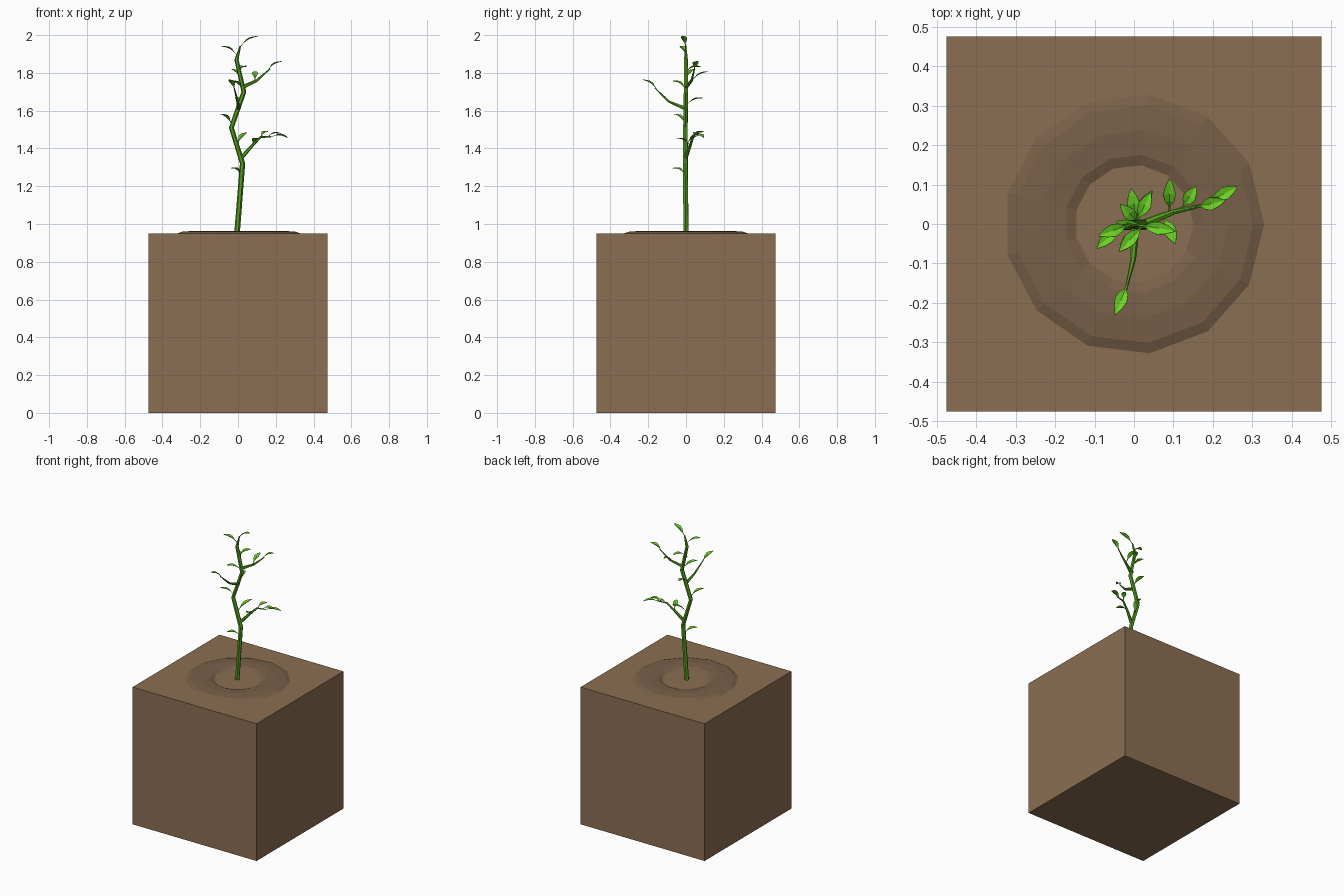
import bpy, bmesh, math
from mathutils import Vector

if "Cube" in bpy.data.objects:
    bpy.data.objects.remove(bpy.data.objects["Cube"])


def material(name, rgb):
    m = bpy.data.materials.new(name)
    m.diffuse_color = (*rgb, 1)
    m.use_nodes = True
    m.node_tree.nodes["Principled BSDF"].inputs["Base Color"].default_value = m.diffuse_color
    return m


soil = material("soil", (0.26, 0.157, 0.085))
dark_soil = material("dark_soil", (0.19, 0.115, 0.065))
stem_green = material("stem_green", (0.09, 0.36, 0.012))
leaf_green = material("leaf_green", (0.15, 0.65, 0.02))


def finish(name, bm, mat):
    me = bpy.data.meshes.new(name)
    bm.to_mesh(me)
    bm.free()
    me.materials.append(mat)
    ob = bpy.data.objects.new(name, me)
    bpy.context.collection.objects.link(ob)
    return ob


def tube(name, points, sides=6):
    """Tapered low-poly tube through (x, y, z, radius) points."""
    bm = bmesh.new()
    pts = [Vector(p[:3]) for p in points]
    rings = []
    for i, p in enumerate(pts):
        d = (pts[min(i + 1, len(pts) - 1)] - pts[max(i - 1, 0)]).normalized()
        u = d.cross(Vector((0.1, 1, 0.2))).normalized()
        v = d.cross(u)
        r = points[i][3]
        rings.append([bm.verts.new(p + r * (u * math.cos(a) + v * math.sin(a)))
                      for a in (2 * math.pi * k / sides for k in range(sides))])
    for a, b in zip(rings, rings[1:]):
        for k in range(sides):
            n = (k + 1) % sides
            bm.faces.new((a[k], a[n], b[n], b[k]))
    bm.faces.new(rings[0])
    bm.faces.new(rings[-1])
    bmesh.ops.recalc_face_normals(bm, faces=bm.faces)
    return finish(name, bm, stem_green)


def leaf(name, base, tip, width=0.032, arch=0.012):
    """Folded, arched blade with a narrow stalk at its base."""
    base, tip = Vector(base), Vector(tip)
    d = tip - base
    side = d.cross(Vector((0, 0, 1))).normalized()
    up = side.cross(d).normalized()
    bm = bmesh.new()
    rows = []
    for t, w in ((0, 0.12), (0.25, 0.14), (0.42, 0.72), (0.62, 1), (0.82, 0.68), (1, 0.03)):
        mid = base + d * t + up * arch * math.sin(math.pi * t)
        s = side * w * width / 2
        lift = up * w * width * 0.16
        rows.append([bm.verts.new(mid - s + lift), bm.verts.new(mid), bm.verts.new(mid + s + lift)])
    for a, b in zip(rows, rows[1:]):
        for k in (0, 1):
            bm.faces.new((a[k], a[k + 1], b[k + 1], b[k]))
    bmesh.ops.recalc_face_normals(bm, faces=bm.faces)
    bm.normal_update()
    if sum(f.normal.z for f in bm.faces) < 0:
        bmesh.ops.reverse_faces(bm, faces=bm.faces)
    ob = finish(name, bm, leaf_green)
    mod = ob.modifiers.new("thickness", 'SOLIDIFY')
    mod.thickness = 0.002
    return ob


# Soil block
bm = bmesh.new()
bmesh.ops.create_cube(bm, size=0.95)
bmesh.ops.translate(bm, verts=bm.verts, vec=(0, 0, 0.475))
finish("soil_block", bm, soil)

# Flattened 13-sided mound around the plant
bpy.ops.mesh.primitive_torus_add(major_segments=13, minor_segments=8,
                                 major_radius=0.24, minor_radius=0.09, location=(0, 0, 0.95))
ring = bpy.context.object
ring.name = "soil_ring"
ring.scale.z = 0.15
ring.data.materials.append(dark_soil)

# Zigzag main stem
tube("main_stem", [(-0.006, 0, 0.94, 0.015), (0.024, -0.003, 1.32, 0.014), (-0.035, -0.003, 1.51, 0.013),
                   (0.031, 0, 1.7, 0.013), (-0.008, 0, 1.87, 0.011), (0.012, -0.002, 1.942, 0.004)])

# Side branches
tube("lower_branch", [(0.022, 0, 1.355, 0.011), (0.075, 0.022, 1.415, 0.008),
                      (0.12, 0.037, 1.46, 0.006), (0.175, 0.048, 1.462, 0.003)])
tube("upper_branch", [(0.025, 0, 1.725, 0.011), (0.1, 0.03, 1.76, 0.007), (0.17, 0.045, 1.822, 0.003)])
tube("front_branch", [(0.004, 0, 1.61, 0.011), (-0.002, -0.09, 1.648, 0.007), (-0.02, -0.165, 1.72, 0.003)])

# Leaves: base and tip of each
leaves = [
    ((0.018, -0.005, 1.265), (-0.037, -0.07, 1.295)),
    ((-0.005, 0, 1.42), (0.046, 0.085, 1.485)),
    ((-0.032, 0, 1.53), (-0.094, -0.062, 1.583)),
    ((0.008, 0, 1.63), (-0.008, 0.09, 1.668)),
    ((0.026, 0, 1.715), (-0.038, -0.07, 1.758)),
    ((0.004, 0, 1.81), (0.043, 0.08, 1.832)),
    ((0.014, 0, 1.77), (-0.035, 0.05, 1.82)),
    ((-0.006, 0, 1.895), (-0.09, -0.03, 1.942)),
    ((0.01, -0.002, 1.938), (0.105, -0.018, 1.995)),
    ((0.12, 0.037, 1.46), (0.158, 0.095, 1.488)),
    ((0.075, 0.022, 1.415), (0.105, -0.05, 1.455)),
    ((0.155, 0.044, 1.462), (0.23, 0.06, 1.478)),
    ((0.175, 0.048, 1.462), (0.262, 0.095, 1.458)),
    ((0.09, 0.028, 1.755), (0.09, 0.115, 1.808)),
    ((0.155, 0.042, 1.81), (0.232, 0.06, 1.862)),
    ((-0.016, -0.15, 1.707), (-0.048, -0.23, 1.765)),
]
for i, (b, t) in enumerate(leaves):
    leaf(f"leaf_{i + 1}", b, t)
